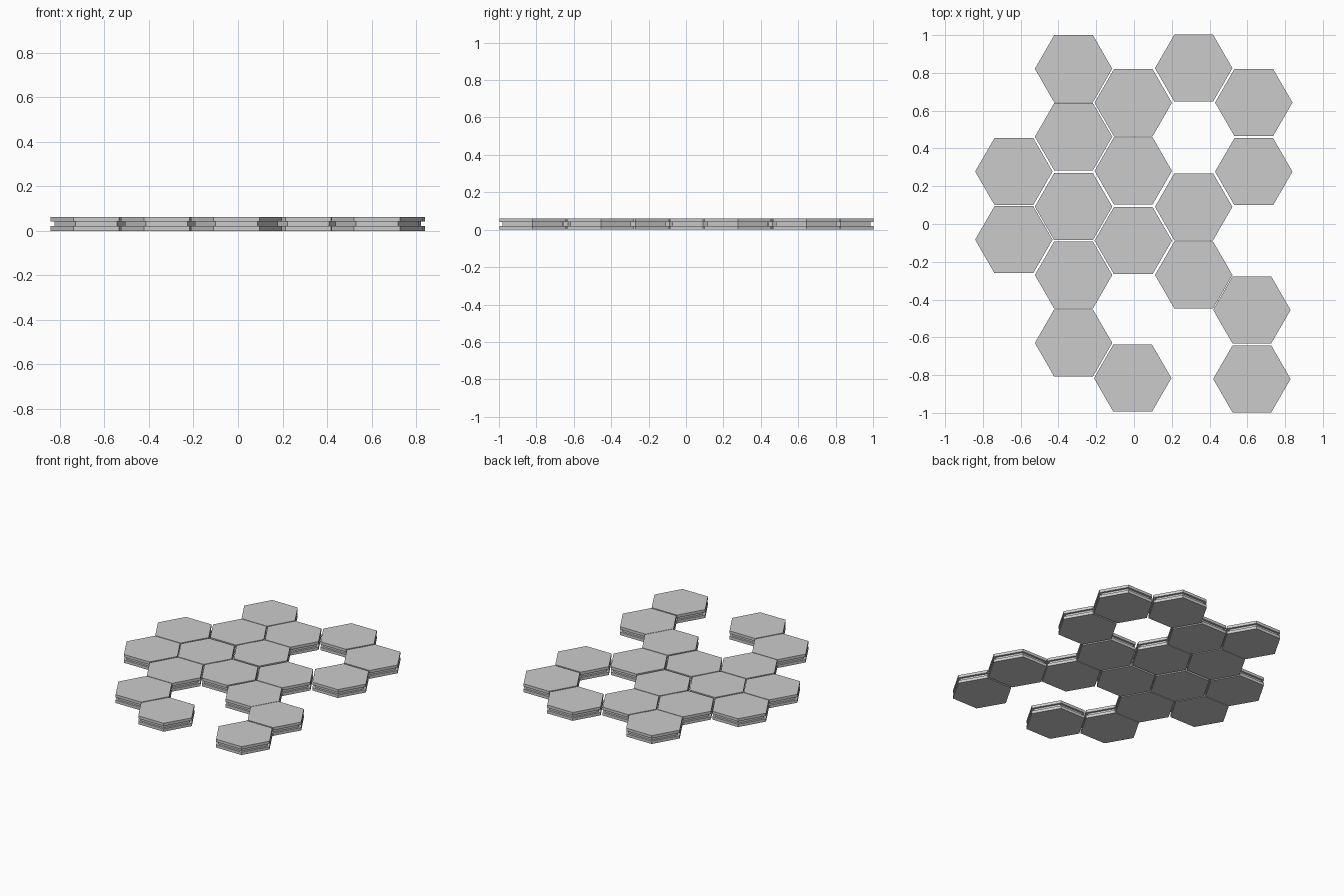
import bpy, bmesh, math

if "Cube" in bpy.data.objects:
    bpy.data.objects.remove(bpy.data.objects["Cube"])

R, R_IN = 0.205, 0.187
# side profile of one tile: radius, height (groove around the middle)
PROFILE = [(R, 0), (R, 0.021), (R_IN, 0.021), (R_IN, 0.041), (R, 0.041), (R, 0.061)]

# tile centres per column: x -> y values
COLUMNS = [
    (-0.636, [0.278, -0.083]),
    (-0.32, [0.822, 0.462, 0.092, -0.27, -0.63]),
    (-0.004, [0.642, 0.281, -0.088]),
    (-0.007, [-0.816]),
    (0.316, [0.825, 0.091, -0.27]),
    (0.634, [0.643, 0.277]),
    (0.624, [-0.455, -0.82]),
]


def tile_mesh():
    bm = bmesh.new()
    rings = [[bm.verts.new((r * math.cos(i * math.pi / 3), r * math.sin(i * math.pi / 3), z))
              for i in range(6)] for r, z in PROFILE]
    # grooved sides
    for a, b in zip(rings, rings[1:]):
        for i in range(6):
            j = (i + 1) % 6
            bm.faces.new((a[i], a[j], b[j], b[i]))
    # bottom and top caps
    bm.faces.new(rings[0][::-1])
    bm.faces.new(rings[-1])
    bmesh.ops.recalc_face_normals(bm, faces=bm.faces)
    me = bpy.data.meshes.new("hex_tile")
    bm.to_mesh(me)
    bm.free()
    return me


# hexagonal tiles laid out in columns
mesh = tile_mesh()
for x, ys in COLUMNS:
    for y in ys:
        ob = bpy.data.objects.new("hex_tile", mesh)
        ob.location = (x, y, 0)
        bpy.context.collection.objects.link(ob)
